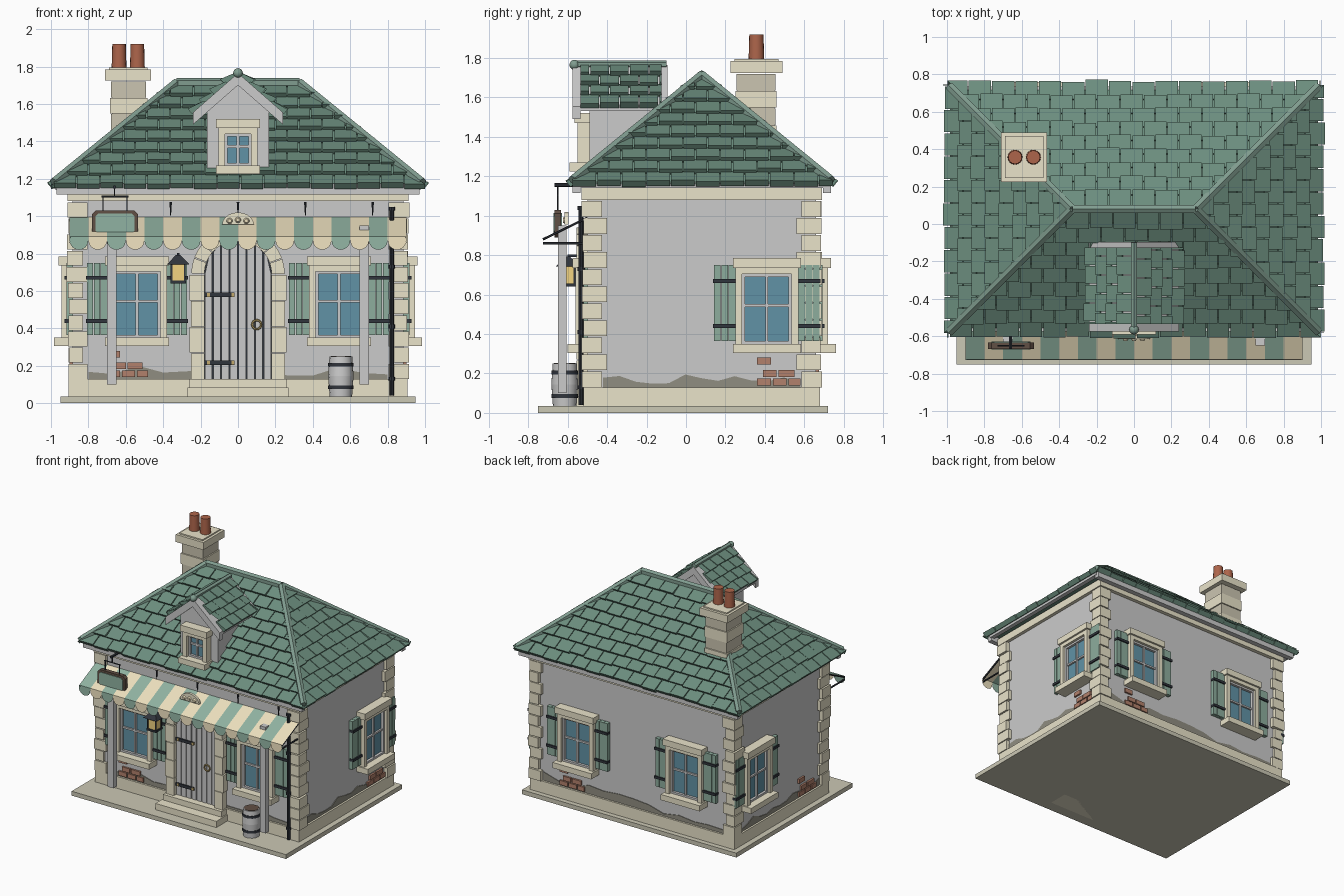
import bpy, bmesh, random
from math import pi, sin, cos, sqrt, radians
from mathutils import Matrix, Vector

if "Cube" in bpy.data.objects:
    bpy.data.objects.remove(bpy.data.objects["Cube"])

random.seed(4)
I = Matrix.Identity(4)
T = lambda x, y, z: Matrix.Translation((x, y, z))
RZ = lambda deg: Matrix.Rotation(radians(deg), 4, 'Z')
COL = dict(stone=(.82, .77, .59), stone2=(.6, .56, .44), slab=(.6, .58, .46), tile=(.15, .27, .21),
           ridge=(.22, .34, .28), shutter=(.27, .42, .34), green=(.28, .45, .36), cream=(.85, .75, .52),
           glass=(.12, .29, .38), dark=(.03, .035, .045), brick=(.45, .22, .15), pot=(.42, .13, .07),
           glow=(.9, .66, .22), stain=(.28, .27, .22), wood=(.12, .08, .06), brass=(.55, .4, .15))
MATS = {}
for k, c in COL.items():
    MATS[k] = bpy.data.materials.new(k)
    MATS[k].diffuse_color = (*c, 1)


def obj(name, bm, mat=None, smooth=False):
    bmesh.ops.recalc_face_normals(bm, faces=bm.faces[:])
    me = bpy.data.meshes.new(name)
    bm.to_mesh(me)
    bm.free()
    if mat:
        me.materials.append(MATS[mat])
    if smooth:
        for p in me.polygons:
            p.use_smooth = True
        me.set_sharp_from_angle(angle=radians(35))
    o = bpy.data.objects.new(name, me)
    bpy.context.collection.objects.link(o)
    return o


def boxes(name, mat, items, M=I):
    """Boxes given as (x0, x1, y0, y1, z0, z1)."""
    bm = bmesh.new()
    for a, b, c, d, e, f in items:
        S = Matrix.Diagonal((abs(b - a), abs(d - c), abs(f - e), 1))
        bmesh.ops.create_cube(bm, size=1, matrix=M @ T((a + b) / 2, (c + d) / 2, (e + f) / 2) @ S)
    return obj(name, bm, mat)


def prisms(name, mat, polys, y0, y1, M=I):
    """Outlines in the xz plane, extruded along y."""
    bm = bmesh.new()
    for pts in polys:
        lo = [bm.verts.new(M @ Vector((x, y0, z))) for x, z in pts]
        hi = [bm.verts.new(M @ Vector((x, y1, z))) for x, z in pts]
        bm.faces.new(lo)
        bm.faces.new(hi[::-1])
        for i in range(len(pts)):
            j = (i + 1) % len(pts)
            bm.faces.new((lo[i], lo[j], hi[j], hi[i]))
    return obj(name, bm, mat)


def rods(name, mat, items, seg=8, smooth=False):
    """Tapered rods given as (start, end, r0, r1)."""
    bm = bmesh.new()
    for p, q, r0, r1 in items:
        p, q = Vector(p), Vector(q)
        R = (q - p).to_track_quat('Z', 'Y').to_matrix().to_4x4()
        bmesh.ops.create_cone(bm, cap_ends=True, segments=seg, radius1=r0, radius2=r1,
                              depth=(q - p).length, matrix=Matrix.Translation((p + q) / 2) @ R)
    return obj(name, bm, mat, smooth)


def tiles(name, M, half, plan, rise, rows, w, hip):
    """Staggered, overlapping tiles on one slope, trimmed at the hips."""
    L = sqrt(plan ** 2 + rise ** 2)
    h, k = L / rows, (plan / L if hip else 0)
    bm = bmesh.new()
    for r in range(rows):
        u = -half - w * (.5 if r % 2 else 1)
        while u < half:
            s0, s1 = r * h - .012 + random.uniform(-.006, .004), (r + 1) * h
            t = random.uniform(.028, .038)
            v = [bm.verts.new(c) for n0, n1 in ((-.004, -.004), (t, .008)) for c in
                 ((u, s0, n0), (u + w - .006, s0, n0), (u + w - .006, s1, n1), (u, s1, n1))]
            for f in ((0, 1, 2, 3), (4, 5, 6, 7), (0, 1, 5, 4), (1, 2, 6, 5), (2, 3, 7, 6), (3, 0, 4, 7)):
                bm.faces.new([v[i] for i in f])
            u += w
    for sx in (-1, 1):
        bmesh.ops.bisect_plane(bm, geom=bm.verts[:] + bm.edges[:] + bm.faces[:], plane_co=(sx * half, 0, 0),
                               plane_no=(sx, k, 0), clear_outer=True)
    slope = Matrix(((1, 0, 0, 0), (0, plan / L, -rise / L, 0), (0, rise / L, plan / L, 0), (0, 0, 0, 1)))
    bmesh.ops.transform(bm, matrix=M @ slope, verts=bm.verts[:])
    obj(name, bm, 'tile')


def window(name, M, hw=.16, z0=.305, z1=.785, shutters=True):
    a, b, j = z0 + .045, z1 - .05, hw - .035
    g, zm = j - .015, (z0 + z1) / 2
    boxes(name + '_surround', 'stone', [(-hw - .012, hw + .012, -.1, .02, z0, a), (-hw - .012, hw + .012, -.075, .02, b, z1)]
          + [(s * j, s * hw, -.06, .02, a, b) for s in (-1, 1)] + [(-j, j, -.06, .02, b - .03, b)], M)
    boxes(name + '_glass', 'glass', [(-j, j, -.02, .01, a, b)], M)
    boxes(name + '_bars', None, [(-.007, .007, -.035, 0, a, b - .03), (-j, j, -.034, 0, zm - .007, zm + .007),
          (-j, j, -.04, 0, a, a + .015), (-j, j, -.04, 0, b - .045, b - .03)]
          + [(s * g, s * j, -.04, 0, a, b - .03) for s in (-1, 1)], M)
    if shutters:
        boxes(name + '_shutters', 'shutter', [(s * (hw + i * .037), s * (hw + i * .037 + .034), -.032, 0, .365, .75)
              for s in (-1, 1) for i in range(3)], M)
        boxes(name + '_straps', 'dark', [(s * hw, s * (hw + .112), -.042, -.005, z, z + .02)
              for s in (-1, 1) for z in (.43, .66)], M)


# Wall planes: half width, front, back and centre of depth
WX, YF, YB, YC = .885, -.5, .66, .08
boxes('ground_slab', 'slab', [(-.95, .95, -.75, .72, 0, .035)])
boxes('walls', None, [(-WX, WX, YF, YB, .035, 1.15)])
boxes('plinth', 'stone', [(-WX - .02, WX + .02, YF - .02, YB + .02, .035, .13)])
boxes('frieze', 'stone', [(-.912, .912, -.53, .69, 1.08, 1.14)])
boxes('eaves_fascia', None, [(-.97, .97, -.575, -.535, 1.115, 1.175), (-.97, .97, .695, .735, 1.115, 1.175),
                             (-.975, -.94, -.55, .71, 1.14, 1.17), (.94, .975, -.55, .71, 1.14, 1.17)])

# Corner stones
q = []
for sx in (-1, 1):
    for ye, sy in ((YF, -1), (YB, 1)):
        for i in range(11):
            lx, ly = ((.1, .075), (.075, .1))[i % 2]
            p, z = random.uniform(.018, .032), .13 + i * .0864
            q.append((sx * (WX + p), sx * (WX - lx + .02), ye + sy * p, ye - sy * (ly - .0), z, z + .08))
boxes('corner_stones', 'stone', q)

# Windows, damp stains and exposed bricks on each wall
FRONT, BACK = T(0, YF, 0), T(0, YB, 0) @ RZ(180)
RIGHT, LEFT = T(WX, YC, 0) @ RZ(90), T(-WX, YC, 0) @ RZ(-90)
for s in (-1, 1):
    window('front_window', FRONT @ T(s * .54, 0, 0))
    window('back_window', BACK @ T(s * .48, 0, 0))
window('right_window', RIGHT @ T(.33, 0, 0))
window('left_window', LEFT @ T(-.33, 0, 0))
for nm, M, half, bx in (('front', FRONT, .8, -.6), ('right', RIGHT, .5, .38), ('back', BACK, .8, -.55), ('left', LEFT, .5, .33)):
    n = 12
    top = [(half - 2 * half * i / n, random.uniform(.145, .2)) for i in range(n + 1)]
    prisms(nm + '_stain', 'stain', [[(-half, .125), (half, .125)] + top], -.005, .01, M)
    boxes(nm + '_bricks', 'brick', [(bx + x, bx + x + w, -.015, .01, z, z + .035) for x, w, z in
          ((-.1, .07, .14), (-.02, .07, .14), (.06, .06, .14), (-.07, .07, .182), (.01, .08, .182), (-.1, .07, .245))], M)

# Main hipped roof
PL, RISE, EX, EZ = .655, .54, .985, 1.16
bm = bmesh.new()
v = [bm.verts.new(c) for c in ((-EX, YC - PL, EZ), (EX, YC - PL, EZ), (EX, YC + PL, EZ), (-EX, YC + PL, EZ),
                               (-EX + PL, YC, EZ + RISE), (EX - PL, YC, EZ + RISE))]
for f in ((0, 1, 2, 3), (0, 1, 5, 4), (2, 3, 4, 5), (1, 2, 5), (3, 0, 4)):
    bm.faces.new([v[i] for i in f])
obj('roof_core', bm, 'tile')
for nm, ang, d, half in (('front', 0, PL, EX), ('right', 90, EX, PL), ('back', 180, PL, EX), ('left', 270, EX, PL)):
    tiles(nm + '_roof_tiles', T(0, YC, 0) @ RZ(ang) @ T(0, -d, EZ), half, PL, RISE, 9, .125, True)
RX, RT = EX - PL, EZ + RISE + .012
rods('ridge_caps', 'ridge', [((-RX, YC, RT), (RX, YC, RT), .026, .026)]
     + [((sx * EX, YC + sy * PL, EZ + .02), (sx * RX, YC, RT), .026, .026) for sx in (-1, 1) for sy in (-1, 1)], 6)

# Dormer
prisms('dormer_walls', None, [[(-.165, 1.2), (.165, 1.2), (.165, 1.57), (0, 1.715), (-.165, 1.57)]], -.49, -.12)
DM = T(0, -.49, 0)
window('dormer_window', DM, .105, 1.225, 1.52, False)
def gable(d):  # chevron outline
    return [(-.24, 1.555), (0, 1.765), (.24, 1.555), (.24, 1.555 - d), (0, 1.765 - d), (-.24, 1.555 - d)]
prisms('dormer_roof_deck', None, [gable(.025)], -.55, -.11)
prisms('dormer_front_bargeboard', None, [gable(.065)], -.575, -.535)
prisms('dormer_back_bargeboard', None, [gable(.065)], -.13, -.095)
for s in (-1, 1):
    tiles('dormer_tiles', T(0, -.33, 0) @ RZ(s * 90) @ T(0, -.235, 1.56), .205, .235, .205, 4, .1, False)
rods('dormer_ridge', 'ridge', [((0, -.56, 1.768), (0, -.1, 1.768), .02, .02)], 6)
bm = bmesh.new()
bmesh.ops.create_uvsphere(bm, u_segments=12, v_segments=8, radius=.026, matrix=T(0, -.565, 1.765))
obj('dormer_finial', bm, 'ridge', True)

# Chimney
for k, m in ((0, 'stone'), (1, 'stone2')):
    boxes('chimney_courses', m, [(-.685 + o, -.485 - o, .25 + o, .46 - o, 1.2 + i * .087, 1.284 + i * .087)
          for i in range(k, 6, 2) for o in [(0, .007)[i % 2]]])
boxes('chimney_core', 'stone2', [(-.675, -.495, .26, .45, 1.2, 1.72)])
boxes('chimney_cap', 'stone', [(-.71, -.465, .225, .49, 1.725, 1.785), (-.69, -.485, .245, .47, 1.785, 1.795)])
rods('chimney_pots', 'pot', [((x, .357, 1.78), (x, .357, 1.92), .04, .036) for x in (-.636, -.538)], 16, True)

# Arched door with stone surround, hinges and ring
SP, RI, RO = .69, .18, .25
px = [-RI + i * 2 * RI / 8 for i in range(9)]
arch = lambda x: SP + sqrt(max(0, RI * RI - x * x))
prisms('door_planks', None, [[(a + .003, .13), (b - .003, .13), (b - .003, arch(b)), ((a + b) / 2, arch((a + b) / 2)),
       (a + .003, arch(a))] for a, b in zip(px, px[1:])], -.525, -.49)
arc = [(RI * cos(pi * i / 16), SP + RI * sin(pi * i / 16)) for i in range(17)]
prisms('door_gap', 'dark', [[(-RI, .13), (RI, .13)] + arc], -.512, -.49)
pol = lambda r, t: (r * cos(t), SP + r * sin(t))
prisms('door_arch', 'stone', [[pol(RI, t), pol(RO, t), pol(RO, t + .165), pol(RO, t + .33), pol(RI, t + .33), pol(RI, t + .165)]
       for t in [i * pi / 9 for i in range(9)]], -.555, -.49)
boxes('door_jambs', 'stone', [(s * RI, s * (RO + (.008 if i % 2 else 0)), -.555, -.49, .13 + i * .14, .266 + i * .14)
      for s in (-1, 1) for i in range(4)])
boxes('door_steps', 'stone', [(-.26, .26, -.58, -.5, .035, .13), (-.27, .27, -.66, -.5, -.0, .085)])
boxes('door_hinges', 'dark', [(-.18, -.02, -.535, -.52, z, z + .024) for z in (.205, .567)])
boxes('hinge_tips', 'brass', [(x, x + .015, -.538, -.52, z, z + .022) for z in (.206, .568) for x in (-.165, -.035)])
bpy.ops.mesh.primitive_torus_add(major_segments=16, minor_segments=6, major_radius=.024, minor_radius=.006,
                                 location=(.1, -.535, .42), rotation=(pi / 2, 0, 0))
ring = bpy.context.object
ring.name = 'door_ring'
ring.data.materials.append(MATS['brass'])

# Striped awning with scalloped valance
for k, m in ((0, 'green'), (1, 'cream')):
    bm = bmesh.new()
    for i in range(k, 18, 2):
        x = -.9 + i * .1
        a, b, c, d = [bm.verts.new(p) for p in ((x, -.505, .995), (x + .1, -.505, .995), (x + .1, -.725, .89), (x, -.725, .89))]
        bm.faces.new((a, b, c, d))
        hem = [bm.verts.new((x + .05 - .05 * cos(pi * t / 8), -.728, .87 - .05 * sin(pi * t / 8))) for t in range(9)]
        bm.faces.new([d] + hem + [c])
    obj('awning_' + m, bm, m)
rods('awning_frame', 'dark', [((s * .895, -.5, .86), (s * .895, -.725, .86), .007, .007) for s in (-1, 1)]
     + [((s * .895, -.5, .99), (s * .895, -.725, .88), .006, .006) for s in (-1, 1)], 6)
boxes('awning_posts', None, [(s * .65, s * .7, -.65, -.605, .1, .95) for s in (-1, 1)])
rods('awning_hooks', 'dark', [((x, -.515, 1.0), (x, -.515, 1.075), .002, .008) for x in (-.36, 0, .36, .72)], 6)
prisms('awning_crest', 'stone', [[(.085 * cos(pi * i / 10), .955 + .065 * sin(pi * i / 10)) for i in range(11)]], -.615, -.595)
rods('crest_bosses', 'cream', [((x, -.615, z), (x, -.625, z), .016, .01) for x, z in ((-.045, .975), (0, .98), (.045, .975))], 10)

# Hanging sign
def plate(w, h, c):
    return [(-w, -h + c), (-w + c, -h), (w - c, -h), (w, -h + c), (w, h - c), (w - c, h), (-w + c, h), (-w, h - c)]
prisms('sign_frame', 'wood', [plate(.123, .07, .02)], -.017, .017, T(-.658, -.65, .96))
prisms('sign_panel', 'green', [plate(.105, .053, .015)], -.022, .022, T(-.658, -.65, .96))
rods('sign_bracket', 'dark', [((-.66, -.54, 1.155), (-.66, -.668, 1.155), .01, .01),
     ((-.73, -.65, 1.105), (-.585, -.65, 1.105), .005, .005), ((-.66, -.65, 1.105), (-.66, -.65, 1.155), .004, .004)]
     + [((x, -.65, 1.02), (x, -.65, 1.108), .004, .004) for x in (-.722, -.594)], 6)

# Wall lantern
LX, LY = -.32, -.6
boxes('lantern_glass', 'glow', [(LX - .034, LX + .034, LY - .034, LY + .034, .655, .742)])
boxes('lantern_cage', 'dark', [(LX + a * .03, LX + a * .04, LY + b * .03, LY + b * .04, .64, .745) for a in (-1, 1) for b in (-1, 1)]
      + [(LX - .042, LX + .042, LY - .042, LY + .042, .64, .655), (LX - .007, LX + .007, LY, -.5, .79, .804)])
bm = bmesh.new()
bmesh.ops.create_cone(bm, cap_ends=True, segments=4, radius1=.085, radius2=.018, depth=.05,
                      matrix=T(LX, LY, .767) @ RZ(45))
obj('lantern_roof', bm, 'dark')

# Rain pipe and barrel
rods('rain_pipe', 'dark', [((.822, -.532, .04), (.822, -.532, 1.05), .013, .013)]
     + [((.822, -.532, z), (.822, -.532, z + .02), .019, .019) for z in (.12, .4, .72, 1.03)], 10, True)
bx, by = .55, -.615
rods('barrel', None, [((bx, by, .035), (bx, by, .145), .06, .068), ((bx, by, .145), (bx, by, .25), .068, .061)], 16, True)
rods('barrel_hoops', 'dark', [((bx, by, z), (bx, by, z + .02), .068, .068) for z in (.075, .195)], 16, True)
rods('barrel_lid', 'wood', [((bx, by, .245), (bx, by, .253), .054, .054)], 16)

for m in bpy.data.materials:
    if m.users and not m.is_grease_pencil:
        m.use_nodes = True
        m.node_tree.nodes["Principled BSDF"].inputs["Base Color"].default_value = m.diffuse_color
